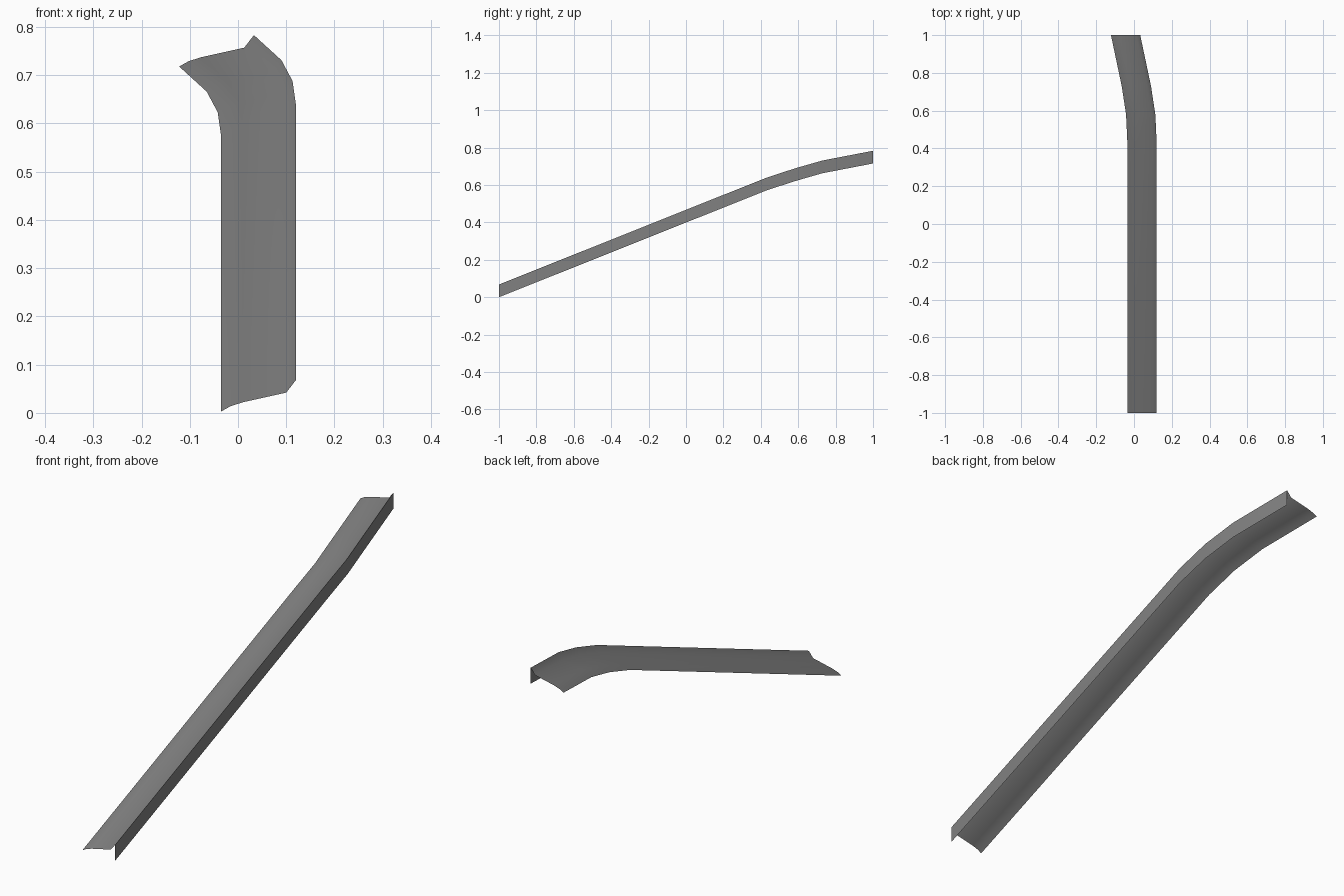
import bpy
import math

cube = bpy.data.objects.get("Cube")
if cube:
    bpy.data.objects.remove(cube, do_unlink=True)

# Single grey material
grey = bpy.data.materials.new("mid grey")
grey.use_nodes = True
colour = (0.22, 0.22, 0.22, 1)
grey.diffuse_color = colour
grey.node_tree.nodes["Principled BSDF"].inputs["Base Color"].default_value = colour

# Cross-section (x, z): thin curved flange, raised lip, hanging side wall
profile = [(-0.035, 0.003), (-0.015, 0.014), (0.01, 0.022),
           (0.10, 0.042), (0.12, 0.068), (0.12, 0.0)]

# Sweep path (x shift, y, z shift): straight ramp, then a bend to the side
path = [(0, -1, 0), (0, 0.43, 0.571), (-0.007, 0.58, 0.62),
        (-0.03, 0.73, 0.663), (-0.087, 1, 0.715)]

verts = [(px + dx, y, pz + dz) for dx, y, dz in path for px, pz in profile]
n = len(profile)
faces = [(r * n + i, r * n + i + 1, (r + 1) * n + i + 1, (r + 1) * n + i)
         for r in range(len(path) - 1) for i in range(n - 1)]

mesh = bpy.data.meshes.new("trim_strip")
mesh.from_pydata(verts, [], faces)
mesh.materials.append(grey)
strip = bpy.data.objects.new("trim_strip", mesh)
bpy.context.collection.objects.link(strip)

# Smooth shading along the sweep, sharp at the lip
bpy.context.view_layer.objects.active = strip
strip.select_set(True)
bpy.ops.object.shade_smooth_by_angle(angle=math.radians(45))
